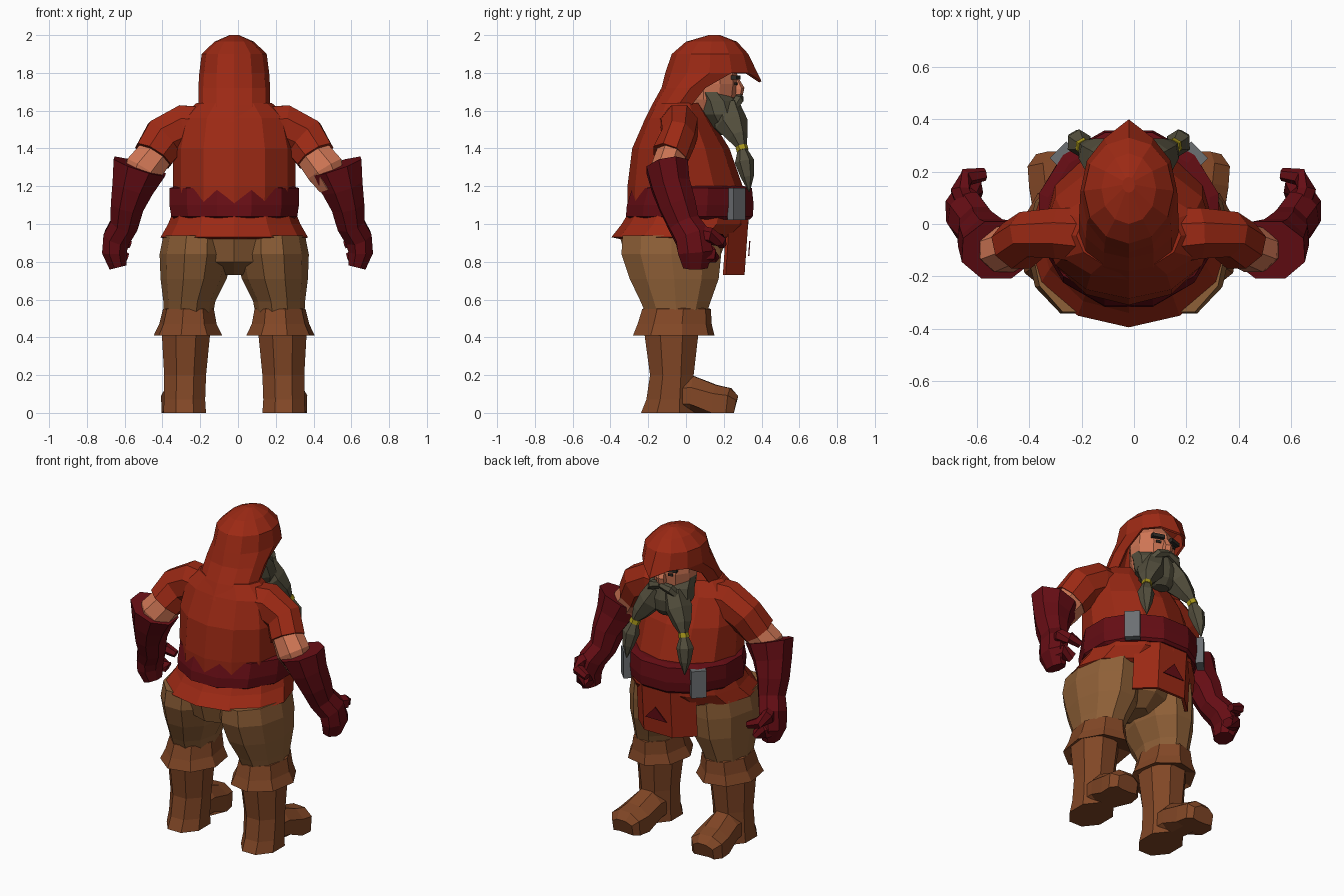
import bpy, bmesh, math
from mathutils import Vector

cube = bpy.data.objects.get("Cube")
if cube:
    bpy.data.objects.remove(cube, do_unlink=True)

CENTER = -0.02  # body midline


def material(name, r, g, b):
    mat = bpy.data.materials.new(name)
    mat.use_nodes = True
    mat.diffuse_color = (r, g, b, 1)
    mat.node_tree.nodes["Principled BSDF"].inputs["Base Color"].default_value = (r, g, b, 1)
    return mat


RED = material("red cloth", .33, .022, .007)
MAROON = material("maroon leather", .13, .004, .007)
SKIN = material("skin", .62, .18, .09)
TAN = material("tan trousers", .27, .115, .038)
BROWN = material("brown boots", .22, .062, .019)
HAIR = material("grey green hair", .085, .076, .046)
DARK = material("dark brow", .025, .022, .018)
STEEL = material("steel", .15, .16, .17)
YELLOW = material("yellow tie", .38, .30, .01)


def finish(name, bm, mat, side=1):
    """Turn a bmesh into a flat shaded object, mirrored by side about the midline."""
    for v in bm.verts:
        v.co.x = CENTER + side * v.co.x
    bmesh.ops.recalc_face_normals(bm, faces=bm.faces[:])
    mesh = bpy.data.meshes.new(name)
    bm.to_mesh(mesh)
    bm.free()
    mesh.materials.append(mat)
    obj = bpy.data.objects.new(name, mesh)
    bpy.context.scene.collection.objects.link(obj)
    return obj


def loft(rings, caps=True):
    bm = bmesh.new()
    loops = [[bm.verts.new(p) for p in ring] for ring in rings]
    n = len(loops[0])
    for low, high in zip(loops, loops[1:]):
        for i in range(n):
            j = (i + 1) % n
            bm.faces.new((low[i], low[j], high[j], high[i]))
    if caps:
        bm.faces.new(loops[0])
        bm.faces.new(loops[-1])
    return bm


def stack(rows, n=8, turn=0.0, caps=True):
    """Loft of level rings, each row given as x range, y range and height."""
    rings = []
    for x0, x1, y0, y1, z in rows:
        ring = []
        for i in range(n):
            a = 2 * math.pi * (i + turn) / n
            ring.append(Vector(((x0 + x1) / 2 + (x1 - x0) / 2 * math.cos(a),
                                (y0 + y1) / 2 + (y1 - y0) / 2 * math.sin(a), z)))
        rings.append(ring)
    return loft(rings, caps)


def tube(path, n=6, shift=0.0):
    """Loft along a path; each entry is a point and two radii."""
    pts = [Vector(p[:3]) for p in path]
    rings = []
    for k, (p, row) in enumerate(zip(pts, path)):
        t = (pts[min(k + 1, len(pts) - 1)] - pts[max(k - 1, 0)]).normalized()
        ref = Vector((0, 0, 1)) if abs(t.y) > .7 else Vector((0, 1, 0))
        v = (ref - t * ref.dot(t)).normalized()
        u = v.cross(t)
        angles = [2 * math.pi * (i + .5) / n for i in range(n)]
        rings.append([p + Vector((shift, 0, 0)) + u * row[3] * math.cos(a) + v * row[4] * math.sin(a)
                      for a in angles])
    return loft(rings)


def box(name, mat, center, size, angle=0.0, side=1):
    bm = bmesh.new()
    bmesh.ops.create_cube(bm, size=1)
    c, s = math.cos(angle), math.sin(angle)
    for v in bm.verts:
        x, y, z = (v.co[i] * size[i] for i in range(3))
        v.co = Vector((x * c - y * s, x * s + y * c, z)) + Vector(center)
    return finish(name, bm, mat, side)


def wide(*rows):
    """Rows symmetric about the midline: half width, back, front, height."""
    return [(-w, w, y0, y1, z) for w, y0, y1, z in rows]


def thicken(obj, amount):
    mod = obj.modifiers.new("thickness", "SOLIDIFY")
    mod.thickness = amount


# Torso, shirt hem and belt
finish("shirt", stack(wide((.32, -.31, .32, 1.03), (.325, -.31, .30, 1.2), (.325, -.285, .23, 1.4),
                           (.29, -.215, .13, 1.56), (.2, -.17, .08, 1.64)), 12), RED)
finish("shirt_hem", stack(wide((.37, -.35, .24, .92), (.39, -.395, .27, .93),
                               (.35, -.34, .33, 1.0), (.33, -.31, .33, 1.05)), 12), RED)
finish("belt", stack(wide((.325, -.30, .35, 1.025), (.345, -.33, .365, 1.04),
                          (.355, -.325, .37, 1.1), (.355, -.295, .36, 1.19),
                          (.32, -.27, .32, 1.2)), 12, .5), MAROON)
finish("seat", stack(wide((.06, -.14, .08, .73), (.3, -.31, .17, .8), (.36, -.35, .22, .93))), TAN)


# Apron hanging from the belt, with its triangle badge
def apron_y(z):
    return .31 + (z - .73) * .07


bm = bmesh.new()
columns = []
for x, back in ((-.21, .1), (-.1, 0), (.1, 0), (.21, .1)):
    columns.append([bm.verts.new((x, apron_y(z) - back, z)) for z in (.73, 1.06)])
for a, b in zip(columns, columns[1:]):
    bm.faces.new((a[0], b[0], b[1], a[1]))
thicken(finish("apron", bm, RED), .02)

bm = bmesh.new()
bm.faces.new([bm.verts.new((x, apron_y(z) + .012, z)) for x, z in ((-.075, .83), (.075, .83), (0, .91))])
thicken(finish("apron_badge", bm, MAROON), .006)

# Hood with an open front and a drooping brim
bm = stack(wide((.19, -.225, .1, 1.54), (.19, -.18, .1, 1.63), (.19, -.13, .18, 1.72),
                (.185, -.11, .36, 1.80), (.172, -.075, .33, 1.90),
                (.105, 0, .27, 1.965), (.025, .12, .18, 2.0)), 12)
bm.faces.ensure_lookup_table()
hole = []
for f in bm.faces:
    c = f.calc_center_median()
    if c.z < 1.78 and c.y > .135 - (1.76 - c.z) * .7 or c.z < 1.55:
        hole.append(f)
bmesh.ops.delete(bm, geom=hole, context="FACES")
for v in bm.verts:
    if abs(v.co.z - 1.80) < .01 and v.co.y > .33:
        if abs(v.co.x) < .02:
            v.co += Vector((0, .04, -.045))
        else:
            v.co.z -= .015
thicken(finish("hood", bm, RED), .014)

# Head and face
finish("head", stack(wide((.08, .02, .22, 1.56), (.125, 0, .265, 1.66), (.135, 0, .275, 1.74),
                          (.13, 0, .27, 1.81), (.08, .03, .2, 1.9)), 10, .5), SKIN)
finish("nose", tube([(0, .26, 1.765, .018, .02), (0, .28, 1.715, .03, .03),
                     (0, .275, 1.685, .03, .025)]), SKIN)
for side, label in ((1, "left"), (-1, "right")):
    box(label + "_brow", DARK, (.06, .263, 1.775), (.075, .03, .022), -.3, side)
    box(label + "_eye", DARK, (.056, .265, 1.742), (.03, .008, .014), -.3, side)

# Beard, split into two tied braids
finish("beard", stack(wide((.13, .03, .23, 1.70), (.14, .05, .28, 1.65), (.15, .07, .3, 1.58),
                           (.12, .13, .29, 1.51), (.05, .18, .26, 1.47)), 10, .5), HAIR)
for side, label in ((1, "left"), (-1, "right")):
    finish(label + "_moustache", tube([(0, .285, 1.672, .02, .02), (.06, .275, 1.655, .03, .03),
                                       (.12, .235, 1.59, .015, .02)]), HAIR, side)
    finish(label + "_beard_lock", tube([(.05, .22, 1.62, .07, .07), (.1, .24, 1.53, .075, .09),
                                        (.145, .275, 1.46, .055, .055),
                                        (.17, .295, 1.41, .025, .028)]), HAIR, side)
    finish(label + "_braid_tie", tube([(.168, .293, 1.412, .032, .032),
                                       (.176, .3, 1.388, .032, .032)]), YELLOW, side)
    finish(label + "_braid", tube([(.175, .298, 1.395, .025, .025), (.19, .31, 1.33, .05, .052),
                                   (.2, .325, 1.25, .035, .035),
                                   (.205, .335, 1.17, .003, .003)]), HAIR, side)

    # Buckle plate
    box(label + "_buckle", STEEL, (.255, .268, 1.105), (.09, .045, .17), -math.pi / 4, side)

    # Sleeve, elbow and long glove; the left arm is held a little further out
    out = .035 if side > 0 else 0
    finish(label + "_sleeve", tube([(.1, -.05, 1.5, .125, .12), (.27, -.035, 1.51, .13, .105),
                                    (.37, -.04, 1.455, .125, .095),
                                    (.43, -.085, 1.36, .112, .1)], 8), RED, side)
    finish(label + "_elbow", tube([(.41, -.07, 1.38, .1, .085), (.48, -.1, 1.29, .11, .09),
                                   (.52, -.09, 1.2, .08, .08)], 8), SKIN, side)
    finish(label + "_glove", tube([(.5, -.1, 1.305, .155, .12), (.535, -.08, 1.2, .12, .11),
                                   (.565, -.045, 1.1, .095, .105),
                                   (.58, -.01, 1.0, .08, .09),
                                   (.62, .035, .93, .078, .1),
                                   (.635, .05, .85, .07, .1),
                                   (.615, .05, .77, .05, .07)], 8, out), MAROON, side)
    finish(label + "_thumb", tube([(.61, .04, .95, .04, .05), (.645, .13, .935, .04, .045),
                                   (.62, .18, .915, .035, .035),
                                   (.55, .19, .89, .022, .025)], 6, out), MAROON, side)
    finish(label + "_fingers", tube([(.635, .06, .84, .05, .06), (.62, .13, .84, .045, .05),
                                     (.57, .14, .82, .03, .04)], 6, out), MAROON, side)

    # Trouser leg
    finish(label + "_trouser_leg", stack([(.12, .37, -.2, .1, .48), (.1, .375, -.25, .14, .59),
                                          (.04, .39, -.31, .185, .71),
                                          (.01, .395, -.355, .2, .84),
                                          (.02, .375, -.35, .2, .94)], 10), TAN, side)

    # Boot: flared cuff, shaft and foot
    finish(label + "_boot_cuff", stack([(.13, .38, -.21, .07, .44), (.06, .43, -.285, .155, .41),
                                        (.09, .4, -.26, .14, .47),
                                        (.105, .38, -.235, .135, .55),
                                        (.13, .36, -.2, .1, .56)], 8, .25), BROWN, side)
    finish(label + "_boot_shaft", stack([(.14, .385, -.25, .06, 0), (.145, .38, -.22, .05, .07),
                                         (.14, .38, -.2, .05, .2),
                                         (.115, .395, -.235, .08, .44)], 8, .5), BROWN, side)
    bm = tube([(.26, -.12, .09, .1, .1), (.265, .03, .09, .105, .115),
               (.275, .15, .07, .115, .085), (.285, .225, .065, .11, .072),
               (.285, .26, .05, .075, .045)], 8)
    for v in bm.verts:
        v.co.z = max(v.co.z, 0)
        if v.co.z < .04:
            v.co.z = 0
    finish(label + "_boot_foot", bm, BROWN, side)
